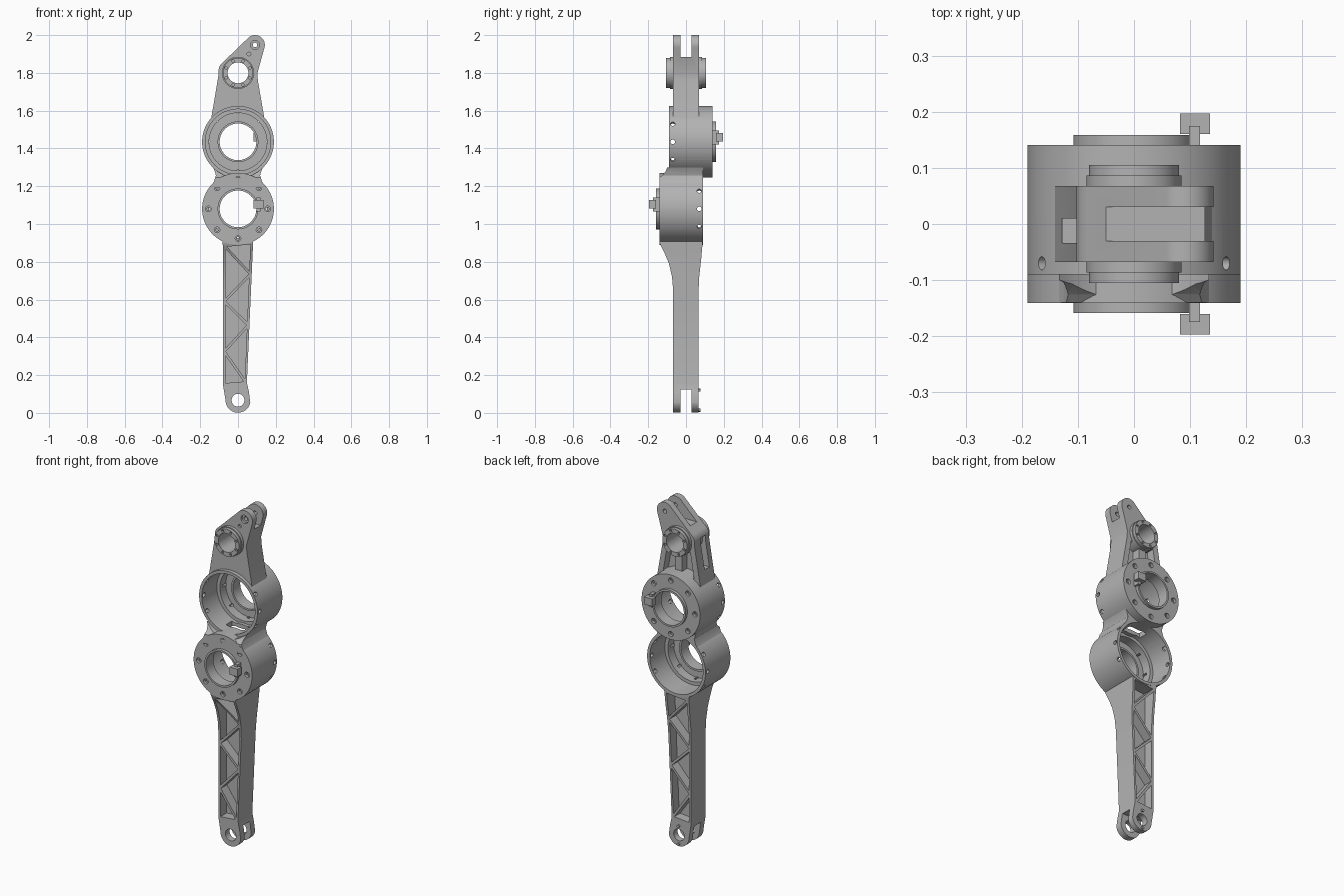
import bpy, bmesh
from math import sin, cos, pi, radians
from mathutils import Matrix, Vector

if "Cube" in bpy.data.objects:
    bpy.data.objects.remove(bpy.data.objects["Cube"])

metal = bpy.data.materials.new("grey metal")
metal.use_nodes = True
metal.diffuse_color = (0.45, 0.45, 0.45, 1)
metal.node_tree.nodes["Principled BSDF"].inputs["Base Color"].default_value = metal.diffuse_color

LOW, UP, BOSS = (0, 1.08), (0, 1.435), (0, 1.8)
PIN, TIP = (0, 0.067), (0.09, 1.948)
parts = []


def make(name, bm):
    bmesh.ops.recalc_face_normals(bm, faces=bm.faces)
    mesh = bpy.data.meshes.new(name)
    bm.to_mesh(mesh)
    bm.free()
    mesh.materials.append(metal)
    ob = bpy.data.objects.new(name, mesh)
    bpy.context.scene.collection.objects.link(ob)
    return ob


def part(ob):
    parts.append(ob)
    return ob


def add_rod(bm, a, b, r, seg=64):
    a, b = Vector(a), Vector(b)
    turn = (b - a).to_track_quat('Z', 'Y').to_matrix().to_4x4()
    bmesh.ops.create_cone(bm, cap_ends=True, segments=seg, radius1=r, radius2=r,
                          depth=(b - a).length, matrix=Matrix.Translation((a + b) / 2) @ turn)


def cyl(centre, r, y0, y1, name="cutter", seg=64):
    bm = bmesh.new()
    x, z = centre
    add_rod(bm, (x, y0, z), (x, y1, z), r, seg)
    return make(name, bm)


def prism(pts, lo, hi, name="cutter", axis='Y'):
    """Extrude an (x, z) outline along y, or a (y, z) outline along x."""
    bm = bmesh.new()
    place = (lambda p, d: (p[0], d, p[1])) if axis == 'Y' else (lambda p, d: (d, p[0], p[1]))
    face = bm.faces.new([bm.verts.new(place(p, lo)) for p in pts])
    out = bmesh.ops.extrude_face_region(bm, geom=[face])
    step = (0, hi - lo, 0) if axis == 'Y' else (hi - lo, 0, 0)
    bmesh.ops.translate(bm, vec=step, verts=[v for v in out["geom"] if isinstance(v, bmesh.types.BMVert)])
    return make(name, bm)


def box(x0, x1, y0, y1, z0, z1, name="cutter"):
    return prism([(x0, z0), (x1, z0), (x1, z1), (x0, z1)], y0, y1, name)


def boolean(ob, cutter, op='DIFFERENCE'):
    cutter.hide_render = True
    mod = ob.modifiers.new("cut", 'BOOLEAN')
    mod.object, mod.operation, mod.solver = cutter, op, 'EXACT'
    bpy.context.view_layer.update()
    mesh = bpy.data.meshes.new_from_object(ob.evaluated_get(bpy.context.evaluated_depsgraph_get()))
    ob.modifiers.clear()
    ob.data = mesh
    bpy.data.objects.remove(cutter)


def arc(centre, r, a0, a1, n=16):
    angles = [radians(a0 + (a1 - a0) * i / n) for i in range(n + 1)]
    return [(centre[0] + r * cos(a), centre[1] + r * sin(a)) for a in angles]


def cavity(ob, centre, s):
    """Stepped bore; s is the side (+1 back, -1 front) of the closed wall."""
    boolean(ob, cyl(centre, 0.173, -0.3 * s, 0.05 * s))
    boolean(ob, cyl(centre, 0.153, 0, 0.105 * s))


def window(ob):
    boolean(ob, box(-0.06, 0.06, -0.025, 0.03, 1.2, 1.31))


# Two drum housings, opening to opposite sides
for word, c, s in (("lower", LOW, -1), ("upper", UP, 1)):
    drum = part(cyl(c, 0.19, -0.09 * s, 0.141 * s, word + "_housing", 96))
    cavity(drum, c, s)
    boolean(drum, cyl(c, 0.1, -0.3, 0.3))
    bolts, sinks, screws = bmesh.new(), bmesh.new(), bmesh.new()
    for i in range(8):
        x, z = 0.157 * cos(i * pi / 4), c[1] + 0.157 * sin(i * pi / 4)
        add_rod(bolts, (x, 0.08 * s, z), (x, 0.2 * s, z), 0.008, 12)
        add_rod(sinks, (x, 0.125 * s, z), (x, 0.2 * s, z), 0.015, 16)
    for a in (-30, 0, 30, 150, 180, 210):
        d = Vector((cos(radians(a)), 0, sin(radians(a))))
        base = Vector((0, -0.07 * s, c[1]))
        add_rod(screws, base + d * 0.16, base + d * 0.22, 0.012, 16)
    for bm in (bolts, sinks, screws):
        boolean(drum, make("cutter", bm))
    # The other drum's bore and the opening between the two
    window(drum)
    # Bearing collar and key tab on the closed wall
    collar = part(cyl(c, 0.108, 0.09 * s, 0.159 * s, word + "_collar"))
    boolean(collar, cyl(c, 0.097, -0.3, 0.3))
    z = c[1] + 0.025
    part(box(0.098, 0.118, 0.135 * s, 0.175 * s, z - 0.04, z + 0.035, word + "_tab_stem"))
    part(box(0.082, 0.135, 0.16 * s, 0.197 * s, z - 0.022, z + 0.022, word + "_tab"))

# Waisted neck joining the drums
side = [(0.15, 1.19), (0.127, 1.225), (0.117, 1.2575), (0.127, 1.29), (0.15, 1.325)]
neck = part(prism(side + [(-x, z) for x, z in reversed(side)], -0.2, 0.2, "neck"))
boolean(neck, prism([(-0.14, 1.1), (-0.14, 1.245), (-0.125, 1.258), (-0.107, 1.28), (-0.096, 1.31),
                     (-0.09, 1.35), (0.09, 1.35), (0.09, 1.1)], -0.3, 0.3, axis='X'), 'INTERSECT')
boolean(neck, cyl(UP, 0.19, -0.3, -0.09, seg=96))
cavity(neck, UP, 1)
cavity(neck, LOW, -1)
window(neck)

# Lower arm: front outline crossed with the flared side profile
outline = arc(PIN, 0.066, 180, 350) + [(0.058, 0.11), (0.047, 0.16), (0.08, 0.9), (0.09, 1.0),
                                       (-0.09, 1.0), (-0.08, 0.88), (-0.08, 0.15)]
arm = part(prism(outline, -0.2, 0.2, "lower_arm"))
boolean(arm, prism([(-0.068, -0.1), (-0.068, 0.65), (-0.074, 0.72), (-0.09, 0.79), (-0.115, 0.85),
                    (-0.14, 0.9), (-0.14, 1.1), (0.088, 1.1), (0.088, 0.9), (0.08, 0.81),
                    (0.07, 0.72), (0.066, 0.64), (0.066, -0.1)], -0.3, 0.3, axis='X'), 'INTERSECT')
boolean(arm, cyl(LOW, 0.18, -0.3, 0.3))
boolean(arm, box(-0.2, 0.2, -0.03, 0.03, -0.1, 0.125))
boolean(arm, cyl(PIN, 0.034, -0.3, 0.3))

# Truss pockets on both faces of the lower arm
left = lambda z: Vector((-0.073, z))
right = lambda z: Vector((0.036 + 0.041 * z, z))
nodes = [right(0.9), left(0.885), right(0.735), left(0.59), right(0.465), left(0.325), right(0.16), left(0.15)]
for y0, y1 in ((-0.3, -0.012), (0.012, 0.3)):
    for a, b, c in zip(nodes, nodes[1:], nodes[2:]):
        la, lb, lc = (b - c).length, (c - a).length, (a - b).length
        centre = (a * la + b * lb + c * lc) / (la + lb + lc)
        inradius = abs((b - a).cross(c - a)) / (la + lb + lc)
        k = 1 - 0.007 / inradius
        boolean(arm, prism([centre + (p - centre) * k for p in (a, b, c)], y0, y1))

# Small retaining pins at the foot
for x, z in ((0.0, 0.12), (0.0, 0.014)):
    part(cyl((x, z), 0.008, 0.05, 0.076, "foot_pin", 12))

# Upper arm with forked tip
outline = [(-0.15, 1.5), (-0.14, 1.57), (-0.103, 1.79)] + arc((-0.045, 1.81), 0.058, 170, 125, 6)
outline += arc(TIP, 0.052, 128, -15) + [(0.103, 1.8), (0.105, 1.76), (0.138, 1.57), (0.15, 1.5)]
arm = part(prism(outline, -0.068, 0.068, "upper_arm"))
boolean(arm, cyl(UP, 0.18, -0.3, 0.3))
boolean(arm, box(-0.3, 0.3, -0.03, 0.03, 1.885, 2.2))
boolean(arm, cyl(BOSS, 0.06, -0.3, 0.3))
boolean(arm, cyl(TIP, 0.012, -0.3, 0.3, seg=24))
boolean(arm, cyl(TIP, 0.024, -0.3, -0.055, seg=24))
boolean(arm, cyl((0.058, 1.9), 0.01, -0.3, -0.055, seg=16))
boolean(arm, box(-0.3, -0.07, -0.034, 0.01, 1.64, 1.82))
for s in (-1, 1):
    boolean(arm, prism([(0.022 * s, 1.6), (0.1 * s, 1.6), (0.075 * s, 1.75), (0.022 * s, 1.72)], 0.02, 0.3))

# Stepped bearing boss through the upper arm
boss = part(cyl(BOSS, 0.085, -0.086, 0.086, "boss_flange"))
sleeve = part(cyl(BOSS, 0.08, -0.105, 0.105, "boss_sleeve"))
for ob in (boss, sleeve):
    boolean(ob, cyl(BOSS, 0.055, -0.3, 0.3))
notches = bmesh.new()
for i in range(8):
    a = i * pi / 4 + pi / 8
    x, z = 0.068 * cos(a), BOSS[1] + 0.068 * sin(a)
    for s in (-1, 1):
        add_rod(notches, (x, 0.095 * s, z), (x, 0.12 * s, z), 0.007, 12)
boolean(sleeve, make("cutter", notches))

# Smooth the round walls, keep edges crisp
bpy.ops.object.select_all(action='DESELECT')
for ob in parts:
    ob.select_set(True)
bpy.context.view_layer.objects.active = parts[0]
bpy.ops.object.shade_smooth_by_angle(angle=radians(30))
